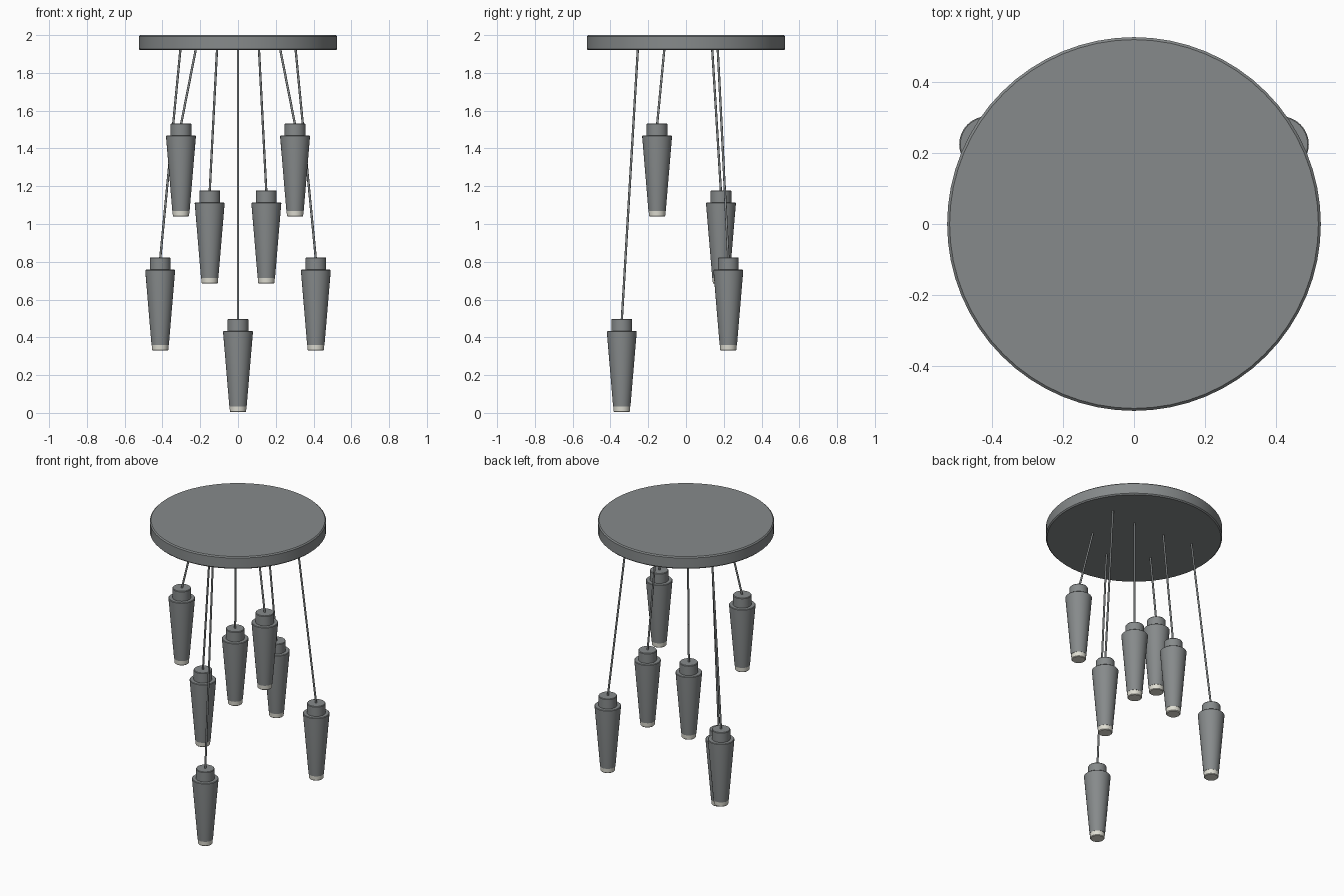
import bpy
import math
from mathutils import Vector

if "Cube" in bpy.data.objects:
    bpy.data.objects.remove(bpy.data.objects["Cube"], do_unlink=True)


def make_material(name, rgb):
    mat = bpy.data.materials.new(name)
    mat.use_nodes = True
    color = (*rgb, 1.0)
    mat.diffuse_color = color
    mat.node_tree.nodes["Principled BSDF"].inputs["Base Color"].default_value = color
    return mat


METAL = make_material("grey metal", (0.24, 0.255, 0.258))
GLASS = make_material("warm white glass", (0.74, 0.73, 0.65))


def lathe(name, profile, location, mat, sides=32):
    """Spin a (radius, height) profile about z, closing both ends with a cap."""
    verts, faces = [], []
    for r, z in profile:
        for i in range(sides):
            a = math.tau * i / sides
            verts.append((r * math.cos(a), r * math.sin(a), z))
    for k in range(len(profile) - 1):
        for i in range(sides):
            j = (i + 1) % sides
            faces.append((k * sides + i, k * sides + j,
                          (k + 1) * sides + j, (k + 1) * sides + i))
    faces.append(tuple(reversed(range(sides))))
    faces.append(tuple(range((len(profile) - 1) * sides, len(profile) * sides)))
    mesh = bpy.data.meshes.new(name)
    mesh.from_pydata(verts, [], faces)
    mesh.materials.append(mat)
    obj = bpy.data.objects.new(name, mesh)
    obj.location = location
    bpy.context.collection.objects.link(obj)
    bpy.ops.object.select_all(action="DESELECT")
    obj.select_set(True)
    bpy.context.view_layer.objects.active = obj
    bpy.ops.object.shade_smooth_by_angle(angle=math.radians(35))
    return obj


def cable(name, start, end, radius=0.006):
    """Thin straight rod between two points."""
    start, end = Vector(start), Vector(end)
    span = end - start
    rod = lathe(name, [(radius, 0), (radius, span.length)], start, METAL, 12)
    rod.rotation_euler = span.to_track_quat("Z", "Y").to_euler()


def pendant(label, x, y, z):
    """Tapered shade with a neck, a glowing tip and its slanted cable."""
    spot = (x, y, z)
    lathe(label + "_glass_tip", [(0.039, 0.004), (0.043, 0.008), (0.045, 0.036)], spot, GLASS)
    lathe(label + "_shade", [(0.046, 0.035), (0.079, 0.426), (0.079, 0.430), (0.076, 0.433)],
          spot, METAL)
    lathe(label + "_neck", [(0.055, 0.425), (0.055, 0.494), (0.052, 0.498)], spot, METAL)
    cable(label + "_cable", (x, y, z + 0.49), (x * 0.74, y * 0.75, 1.925))


# Ceiling plate with softened rims
lathe("ceiling_plate", [(0.518, 1.92), (0.525, 1.927), (0.525, 1.993), (0.518, 2.0)],
      (0, 0, 0), METAL, 64)

# Centre pendant, then three mirrored pairs
pendant("centre_pendant", 0, -0.34, 0)
for label, x, y, z in [("low", 0.412, 0.224, 0.325),
                       ("middle", 0.15, 0.185, 0.68),
                       ("high", 0.302, -0.153, 1.035)]:
    for side, sign in (("left", 1), ("right", -1)):
        pendant(f"{label}_{side}_pendant", sign * x, y, z)
